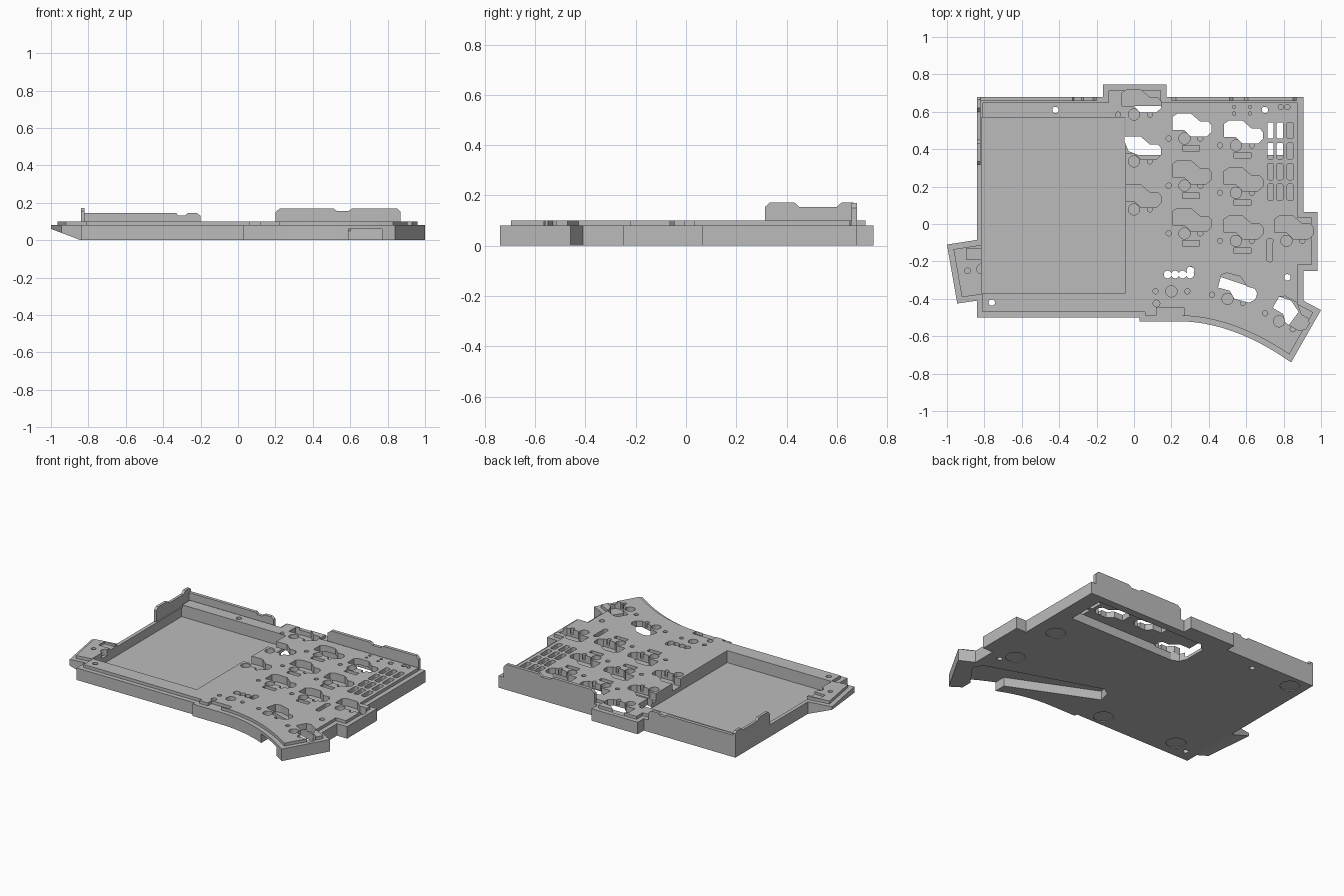
import bpy, math
from mathutils import Vector, Matrix

cube = bpy.data.objects.get("Cube")
if cube:
    bpy.data.objects.remove(cube)

grey = bpy.data.materials.new("plain grey")
grey.use_nodes = True
grey.diffuse_color = (0.5, 0.5, 0.5, 1)
grey.node_tree.nodes["Principled BSDF"].inputs["Base Color"].default_value = (0.5, 0.5, 0.5, 1)


def prisms(name, items):
    """One object made of upright prisms, each (outline, low z, high z)."""
    verts, faces = [], []
    for pts, lo, hi in items:
        area = sum(a[0] * b[1] - b[0] * a[1] for a, b in zip(pts, pts[1:] + pts[:1]))
        if area < 0:
            pts = pts[::-1]
        n, s = len(pts), len(verts)
        verts += [(p[0], p[1], lo) for p in pts] + [(p[0], p[1], hi) for p in pts]
        faces += [list(range(s + n - 1, s - 1, -1)), list(range(s + n, s + 2 * n))]
        faces += [(s + i, s + (i + 1) % n, s + n + (i + 1) % n, s + n + i) for i in range(n)]
    mesh = bpy.data.meshes.new(name)
    mesh.from_pydata(verts, [], faces)
    mesh.materials.append(grey)
    obj = bpy.data.objects.new(name, mesh)
    bpy.context.collection.objects.link(obj)
    return obj


def combine(target, tool, operation):
    """Apply a boolean and discard the tool."""
    mod = target.modifiers.new("cut", 'BOOLEAN')
    mod.operation, mod.object, mod.solver, mod.use_self = operation, tool, 'EXACT', True
    bpy.context.view_layer.objects.active = target
    bpy.ops.object.modifier_apply(modifier=mod.name)
    bpy.data.objects.remove(tool)


def inset(pts, d):
    """Mitred inset of a clockwise outline."""
    out = []
    for i, p in enumerate(pts):
        a, b, c = Vector(pts[i - 1]), Vector(p), Vector(pts[(i + 1) % len(pts)])
        u, v = (b - a).normalized(), (c - b).normalized()
        n1, n2 = Vector((u.y, -u.x)), Vector((v.y, -v.x))
        out.append(tuple(b + (n1 + n2) * d / (1 + n1.dot(n2))))
    return out


def circle(x, y, r, n=20):
    return [(x + r * math.cos(2 * math.pi * i / n), y + r * math.sin(2 * math.pi * i / n))
            for i in range(n)]


def rect(x, y, w, h):
    return [(x - w / 2, y - h / 2), (x + w / 2, y - h / 2),
            (x + w / 2, y + h / 2), (x - w / 2, y + h / 2)]


def rounded(x, y, w, h, r=0.01):
    pts = []
    for k, (sx, sy) in enumerate([(1, 1), (-1, 1), (-1, -1), (1, -1)]):
        for j in range(4):
            a = math.pi / 2 * (k + j / 3)
            pts.append((x + sx * (w / 2 - r) + r * math.cos(a), y + sy * (h / 2 - r) + r * math.sin(a)))
    return pts


def placed(pts, x, y, turn):
    m = Matrix.Rotation(math.radians(turn), 2)
    return [tuple(m @ Vector(p) + Vector((x, y))) for p in pts]


# Case outline, clockwise, with a curved front edge
p0, p1, p2 = Vector((0.84, -0.74)), Vector((0.52, -0.515)), Vector((0.22, -0.52))
curve = [tuple(p0 * (1 - t) ** 2 + p1 * 2 * t * (1 - t) + p2 * t * t)
         for t in [i / 12 for i in range(13)]]
outline = [(-0.84, 0.68), (-0.165, 0.68), (-0.165, 0.745), (0.175, 0.745), (0.175, 0.68),
           (0.905, 0.68), (0.905, 0.065), (0.98, 0.065), (0.98, -0.25), (0.905, -0.25),
           (0.905, -0.41), (1.0, -0.46)] + curve + [
           (0.03, -0.52), (0.03, -0.5), (-0.84, -0.5), (-0.84, -0.41), (-0.945, -0.425),
           (-1.0, -0.11), (-0.84, -0.085)]

# Lower body with a stepped deck
case = prisms("case_body", [(outline, 0, 0.08)])
combine(case, prisms("deck", [(inset(outline, 0.03), 0.04, 0.1)]), 'UNION')

# Sloped underside of the left tab
wedge = prisms("tab_slope", [([(-0.841, -0.01), (-0.841, 0), (-1.01, 0.064), (-1.1, 0.064),
                               (-1.1, -0.01)], -0.0, 0.4)])
wedge.data.transform(Matrix.Rotation(math.pi / 2, 4, 'X'))
wedge.data.transform(Matrix.Translation((0, -0.05, 0)))
combine(case, wedge, 'DIFFERENCE')

# Display pocket
combine(case, prisms("pocket", [(rect(-0.43, 0.1, 0.77, 0.94), 0.02, 0.3)]), 'DIFFERENCE')

# Leg recesses underneath, the front one open to the front edge
back_slot = [(-0.05, 0.44), (-0.03, 0.39), (0.02, 0.37), (0.8, 0.37), (0.8, 0.63),
             (0.0, 0.63), (-0.05, 0.58)]
front_slot = [(0.03, -0.27), (0.05, -0.19), (0.1, -0.16), (0.84, -0.41), (0.88, -0.47),
              (0.77, -0.62), (0.77, -0.8), (0.59, -0.8), (0.59, -0.52)]
pads = [(0.76, 0.17), (0.76, -0.21), (-0.11, -0.42), (-0.65, -0.38), (-0.735, 0.59)]
combine(case, prisms("recesses", [(back_slot, -0.1, 0.06), (front_slot, -0.1, 0.06)] +
                     [(circle(x, y, 0.06, 32), -0.1, 0.005) for x, y in pads]), 'DIFFERENCE')

# Key sites: socket pocket, centre post hole and two side pegs
socket = [(-0.065, 0.115), (-0.038, 0.133), (0.035, 0.133), (0.065, 0.107), (0.085, 0.09),
          (0.128, 0.09), (0.145, 0.07), (0.145, 0.035), (0.118, 0.01), (0.035, 0.01),
          (0.0, 0.045), (-0.065, 0.045)]
sites = [(0, y, 0) for y in (0.585, 0.335, 0.078)]
sites += [(0.27, y, 0) for y in (0.457, 0.205, -0.05)]
sites += [(0.545, y, 0) for y in (0.42, 0.167, -0.09)]
sites += [(0.815, -0.09, 0), (0.5, -0.4, -15), (0.775, -0.52, -30), (0.2, -0.36, 0)]
sockets, posts, shallow = [], [], []
for x, y, turn in sites:
    if x != 0.2:
        sockets.append((placed(socket, x, y, turn), 0.05, 0.3))
    posts.append((placed(circle(0, 0, 0.03), x, y, turn), 0.065, 0.3))
    for side in (-0.085, 0.085):
        shallow.append((placed(circle(side, 0, 0.014, 12), x, y, turn), 0.065, 0.3))
    if x in (0.27, 0.545):
        shallow.append((rect(x + 0.035, y - 0.053, 0.09, 0.03), 0.07, 0.3))

# Component slots and the row of pin holes
for x in (0.73, 0.78, 0.835):
    for y in (0.5, 0.39, 0.28, 0.17):
        shallow.append((rounded(x, y, 0.034, 0.088), 0.06, 0.3))
shallow += [(rounded(0.725, -0.14, 0.032, 0.125, 0.014), 0.06, 0.3),
            (rect(0.195, -0.47, 0.15, 0.04), 0.08, 0.3)]
posts += [(circle(0.12, -0.425, 0.018), 0.065, 0.3), (circle(-0.89, -0.25, 0.015), 0.08, 0.3),
          (rect(-0.85, -0.16, 0.09, 0.06), 0.085, 0.3), (circle(-0.815, -0.24, 0.026), 0.06, 0.3)]
posts += [(circle(x, y, 0.009, 12), 0.07, 0.3) for x in (0.535, 0.62) for y in (0.625, 0.59)]
posts += [(circle(x, 0.625, 0.014, 12), 0.07, 0.3) for x in (0.785, 0.82)]
pins = [(circle(x, -0.27, 0.021, 16), 0.05, 0.3) for x in (0.18, 0.22, 0.26, 0.3)]
pins.append((circle(0.302, -0.248, 0.021, 16), 0.05, 0.3))
screws = [(circle(x, y, 0.017), -0.1, 0.3)
          for x, y in [(-0.42, 0.61), (0.7, 0.61), (-0.76, -0.42), (0.82, -0.285)]]
for name, group in [("sockets", sockets), ("posts", posts), ("shallow", shallow),
                    ("pins", pins), ("screws", screws)]:
    combine(case, prisms(name, group), 'DIFFERENCE')


# Upright lips along the back and left edges
def lip(name, profile, thickness, matrix):
    obj = prisms(name, [(profile, 0, thickness)])
    obj.data.transform(matrix @ Matrix.Rotation(math.pi / 2, 4, 'X'))


back = Matrix.Translation((0, 0.68, 0))
lip("back_left_lip", [(-0.84, 0.07), (-0.84, 0.145), (-0.33, 0.145), (-0.32, 0.132),
                      (-0.28, 0.132), (-0.27, 0.145), (-0.22, 0.145), (-0.2, 0.13),
                      (-0.2, 0.07)], 0.022, back)
lip("back_right_lip", [(0.2, 0.07), (0.2, 0.15), (0.225, 0.17), (0.51, 0.17), (0.53, 0.155),
                       (0.59, 0.155), (0.61, 0.17), (0.85, 0.17), (0.87, 0.15),
                       (0.87, 0.07)], 0.022, back)
lip("left_lip", [(0.315, 0.07), (0.315, 0.155), (0.335, 0.173), (0.43, 0.173), (0.45, 0.155),
                 (0.6, 0.155), (0.62, 0.173), (0.665, 0.173), (0.68, 0.16), (0.68, 0.07)], 0.018,
    Matrix.Translation((-0.84, 0, 0)) @ Matrix.Rotation(math.pi / 2, 4, 'Z'))
